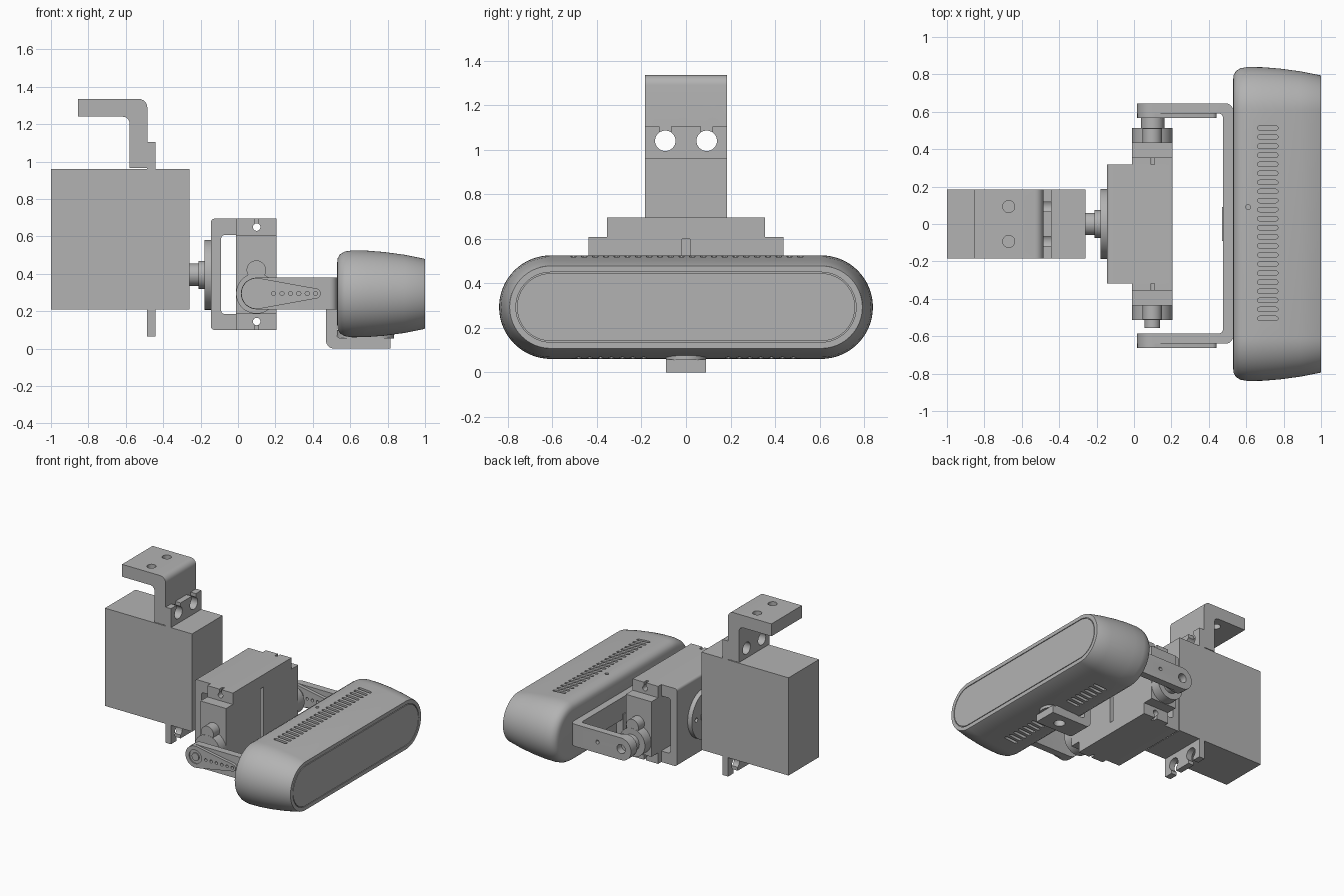
import bpy, bmesh, math
from mathutils import Vector

cube = bpy.data.objects.get("Cube")
if cube:
    bpy.data.objects.remove(cube, do_unlink=True)

grey = bpy.data.materials.new("plain_grey")
grey.use_nodes = True
grey.diffuse_color = (0.45, 0.45, 0.45, 1)
grey.node_tree.nodes["Principled BSDF"].inputs["Base Color"].default_value = (0.45, 0.45, 0.45, 1)


# --- profile helpers ---
def rect(u0, u1, v0, v1):
    return [(u0, v0), (u1, v0), (u1, v1), (u0, v1)]


def capsule(a, ra, b, rb, n=16):
    """Outline wrapped around two circles."""
    d = Vector(b) - Vector(a)
    base = math.atan2(d.y, d.x)
    half = math.acos((ra - rb) / d.length)
    pts = []
    for c, r, start, sweep in ((b, rb, base - half, 2 * half),
                               (a, ra, base + half, 2 * (math.pi - half))):
        for i in range(n + 1):
            t = start + sweep * i / n
            pts.append((c[0] + r * math.cos(t), c[1] + r * math.sin(t)))
    return pts


def circle(u, v, r, n=32):
    return [(u + r * math.cos(math.tau * i / n), v + r * math.sin(math.tau * i / n)) for i in range(n)]


def rounded(corners, n=6):
    """Polygon of (u, v, radius) corners."""
    pts = []
    for i, (u, v, r) in enumerate(corners):
        p = Vector((u, v))
        if not r:
            pts.append((u, v))
            continue
        prev = Vector(corners[i - 1][:2])
        nxt = Vector(corners[(i + 1) % len(corners)][:2])
        a, b = p + (prev - p).normalized() * r, p + (nxt - p).normalized() * r
        centre = a + b - p
        for k in range(n + 1):
            t = math.pi / 2 * k / n
            pts.append(tuple(centre + (a - centre) * math.cos(t) + (b - centre) * math.sin(t)))
    return pts


# --- solid helpers ---
def place(axis, u, v, d):
    return {"x": (d, u, v), "y": (u, d, v), "z": (u, v, d)}[axis]


def finish(name, bm):
    bmesh.ops.recalc_face_normals(bm, faces=bm.faces)
    mesh = bpy.data.meshes.new(name)
    bm.to_mesh(mesh)
    bm.free()
    mesh.materials.append(grey)
    obj = bpy.data.objects.new(name, mesh)
    bpy.context.collection.objects.link(obj)
    smooth(obj)
    return obj


def activate(obj):
    bpy.ops.object.select_all(action="DESELECT")
    obj.select_set(True)
    bpy.context.view_layer.objects.active = obj


def smooth(obj):
    activate(obj)
    bpy.ops.object.shade_smooth_by_angle(angle=math.radians(30))


def loft(name, axis, *ring_sets):
    """Each ring set is a list of (profile, depth) skinned into a closed solid."""
    bm = bmesh.new()
    for rings in ring_sets:
        loops = [[bm.verts.new(place(axis, u, v, d)) for u, v in p] for p, d in rings]
        for a, b in zip(loops, loops[1:]):
            for i in range(len(a)):
                j = (i + 1) % len(a)
                bm.faces.new((a[i], a[j], b[j], b[i]))
        bm.faces.new(loops[0])
        bm.faces.new(loops[-1])
    return finish(name, bm)


def prism(name, axis, lo, hi, *profiles):
    return loft(name, axis, *[[(p, lo), (p, hi)] for p in profiles])


def cut(obj, axis, lo, hi, *profiles, op="DIFFERENCE"):
    tool = prism("cutter", axis, lo, hi, *profiles)
    tool.hide_render = True
    mod = obj.modifiers.new("cut", "BOOLEAN")
    mod.operation, mod.object, mod.solver = op, tool, "EXACT"
    activate(obj)
    bpy.ops.object.modifier_apply(modifier=mod.name)
    bpy.data.objects.remove(tool, do_unlink=True)
    smooth(obj)


# --- pan servo and its mounting brackets ---
prism("pan_servo_body", "x", -1, -0.26, rect(-0.185, 0.185, 0.21, 0.96))
hanger = prism("top_hanger", "y", -0.185, 0.185, rounded([
    (-0.855, 1.24, 0), (-0.58, 1.24, 0.035), (-0.58, 0.965, 0),
    (-0.485, 0.965, 0), (-0.485, 1.335, 0.045), (-0.855, 1.335, 0)]))
cut(hanger, "z", 1.2, 1.4, *[circle(-0.67, y, 0.032) for y in (-0.093, 0.093)])
upper = prism("upper_servo_ear", "x", -0.487, -0.44, rect(-0.185, 0.185, 0.955, 1.105))
lower = prism("lower_servo_ear", "x", -0.487, -0.44, rect(-0.185, 0.185, 0.065, 0.215))
for ear, z, edge in ((upper, 1.04, 1.2), (lower, 0.13, 0)):
    for y in (-0.093, 0.093):
        cut(ear, "x", -0.6, -0.4, circle(y, z, 0.046))
        cut(ear, "x", -0.6, -0.4, rect(y - 0.025, y + 0.025, min(z, edge), max(z, edge)))
cut(hanger, "x", -0.7, -0.3, *[circle(y, 1.04, 0.046) for y in (-0.093, 0.093)])

# --- pan output shaft and disc ---
for name, lo, hi, r in (("pan_shaft", -0.27, -0.2, 0.06), ("pan_collar", -0.21, -0.175, 0.075),
                        ("pan_disc", -0.18, -0.14, 0.187)):
    part = prism(name, "x", lo, hi, circle(0, 0.395, r, 64))
cut(part, "x", -0.2, -0.15, *[circle(y, z, 0.016) for y, z in
                              ((0.13, 0.395), (-0.13, 0.395), (0, 0.525), (0, 0.265))])

# --- tilt servo holder ---
holder = prism("tilt_holder", "y", -0.317, 0.317, rounded([
    (-0.145, 0.1, 0.02), (0.205, 0.1, 0), (0.205, 0.185, 0), (-0.09, 0.185, 0.02),
    (-0.09, 0.608, 0.02), (0.205, 0.608, 0), (0.205, 0.695, 0), (-0.145, 0.695, 0.02)]))
cut(holder, "y", -0.5, 0.5, *[circle(0.1, z, 0.02) for z in (0.145, 0.65)])

# --- tilt servos ---
body = prism("tilt_servo_body", "y", -0.437, 0.437, rect(-0.012, 0.205, 0.185, 0.608))
cut(body, "x", 0.17, 0.3, rect(-0.018, 0.018, 0.19, 0.6))
for side, s in (("left", 1), ("right", -1)):
    def span(a, b):
        return sorted((s * a, s * b))
    flange = prism(f"{side}_tilt_ear", "y", *span(0.315, 0.355), rect(-0.012, 0.205, 0.1, 0.695))
    for z, edge in ((0.145, 0), (0.65, 0.8)):
        cut(flange, "y", -0.5, 0.5, circle(0.1, z, 0.02))
        cut(flange, "y", -0.5, 0.5, rect(0.09, 0.11, min(z, edge), max(z, edge)))
    prism(f"{side}_gear_tower", "y", *span(0.43, 0.512), circle(0.098, 0.295, 0.108, 48))
    prism(f"{side}_idler_tower", "y", *span(0.43, 0.511), circle(0.098, 0.42, 0.052))
prism("right_tilt_shaft", "y", -0.555, -0.5, circle(0.098, 0.295, 0.042))
prism("left_tilt_hub", "y", 0.5, 0.567, circle(0.1, 0.295, 0.062))

# --- tilt yoke ---
yoke = prism("tilt_yoke", "z", 0.2, 0.39, rounded([
    (0, -0.64, 0), (0.53, -0.64, 0.04), (0.53, 0.645, 0.04), (0, 0.645, 0),
    (0, 0.59, 0), (0.475, 0.59, 0.02), (0.475, -0.585, 0.02), (0, -0.585, 0)]))
cut(yoke, "y", -0.8, 0.8, capsule((0.1, 0.295), 0.085, (0.8, 0.295), 0.0849), op="INTERSECT")
cut(yoke, "y", 0.5, 0.8, circle(0.1, 0.295, 0.035), circle(0.3, 0.295, 0.014))

# --- servo horns ---
horn_holes = [circle(0.19 + 0.045 * i, 0.295, 0.011, 16) for i in range(6)]
for name, lo, hi in (("outer_horn", -0.662, -0.638), ("inner_horn", 0.566, 0.591)):
    horn = prism(name, "y", lo, hi, capsule((0.1, 0.295), 0.083, (0.415, 0.295), 0.027))
    cut(horn, "y", lo - 0.1, hi + 0.1, *horn_holes)
    if lo < 0:
        cut(horn, "y", lo - 0.1, lo + 0.008, circle(0.1, 0.295, 0.052))
prism("horn_screw", "y", -0.662, -0.645, circle(0.1, 0.295, 0.03))

# --- camera support below the yoke ---
support = prism("camera_support", "y", -0.09, 0.09, rounded([
    (0.47, 0, 0.045), (0.815, 0, 0), (0.815, 0.057, 0), (0.527, 0.057, 0.02),
    (0.527, 0.25, 0), (0.47, 0.25, 0)]))
cut(support, "z", -0.1, 0.1, circle(0.68, 0, 0.04))
prism("camera_foot", "z", 0.055, 0.1, capsule((0.62, 0), 0.09, (0.745, 0), 0.0899))


# --- camera ---
def pill(r):
    return capsule((-0.607, 0.293), r, (0.607, 0.293), r, 32)


camera = loft("camera_body", "x", [(pill(r), x) for x, r in (
    (0.53, 0.165), (0.533, 0.19), (0.545, 0.211), (0.57, 0.226), (0.61, 0.2325), (0.69, 0.231),
    (0.78, 0.224), (0.89, 0.209), (0.995, 0.188), (1, 0.185), (1, 0.157), (0.993, 0.157),
    (0.993, 0.152), (1, 0.152))])


def slots(centres):
    return [capsule((0.672, y), 0.0121, (0.758, y), 0.012, 5) for y in centres]


cut(camera, "z", 0.5, 0.6, *slots([-0.505 + 0.0485 * i for i in range(22)]), circle(0.61, 0.09, 0.013, 16))
cut(camera, "z", 0, 0.085, *slots([s * (0.19 + 0.0485 * i) for s in (-1, 1) for i in range(7)]))
